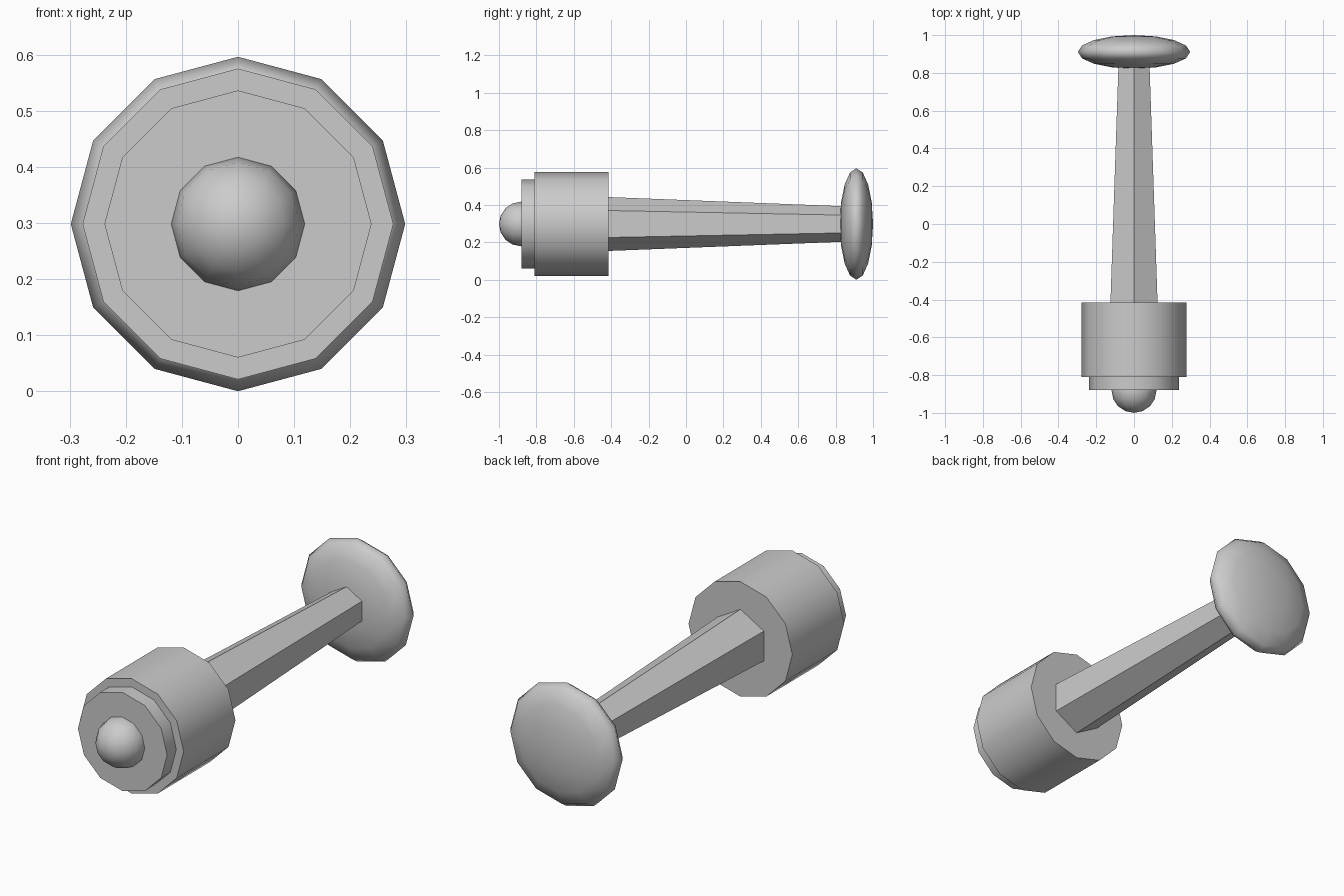
import bpy, bmesh, math
from mathutils import Matrix

if "Cube" in bpy.data.objects:
    bpy.data.objects.remove(bpy.data.objects["Cube"])

AXIS_Z = 0.298
SIDES = 12
TURN = Matrix.Rotation(-math.pi / 2, 4, 'X')   # local z becomes +y


def finish(name, bm):
    mesh = bpy.data.meshes.new(name)
    bm.to_mesh(mesh)
    bm.free()
    obj = bpy.data.objects.new(name, mesh)
    bpy.context.collection.objects.link(obj)
    bpy.ops.object.select_all(action='DESELECT')
    bpy.context.view_layer.objects.active = obj
    obj.select_set(True)
    return obj


def prism(name, y0, y1, r0, r1, sides):
    bm = bmesh.new()
    bmesh.ops.create_cone(bm, cap_ends=True, segments=sides,
                          radius1=r0, radius2=r1, depth=y1 - y0)
    bm.transform(Matrix.Translation((0, (y0 + y1) / 2, AXIS_Z)) @ TURN)
    finish(name, bm)
    bpy.ops.object.shade_smooth_by_angle(angle=math.radians(35))


def ball(name, y, radius, half_depth):
    bm = bmesh.new()
    bmesh.ops.create_uvsphere(bm, u_segments=SIDES, v_segments=8, radius=1)
    bm.transform(Matrix.Translation((0, y, AXIS_Z)) @ TURN
                 @ Matrix.Diagonal((radius, radius, half_depth, 1)))
    finish(name, bm)
    bpy.ops.object.shade_smooth()


# head: main drum, stepped front plate and round tip
prism("head_drum", -0.81, -0.415, 0.277, 0.277, SIDES)
prism("front_plate", -0.88, -0.81, 0.238, 0.238, SIDES)
ball("front_tip", -0.881, 0.119, 0.119)

# tapered six-sided handle
prism("handle", -0.415, 0.84, 0.144, 0.095, 6)

# flattened end knob
ball("end_knob", 0.911, 0.298, 0.089)
